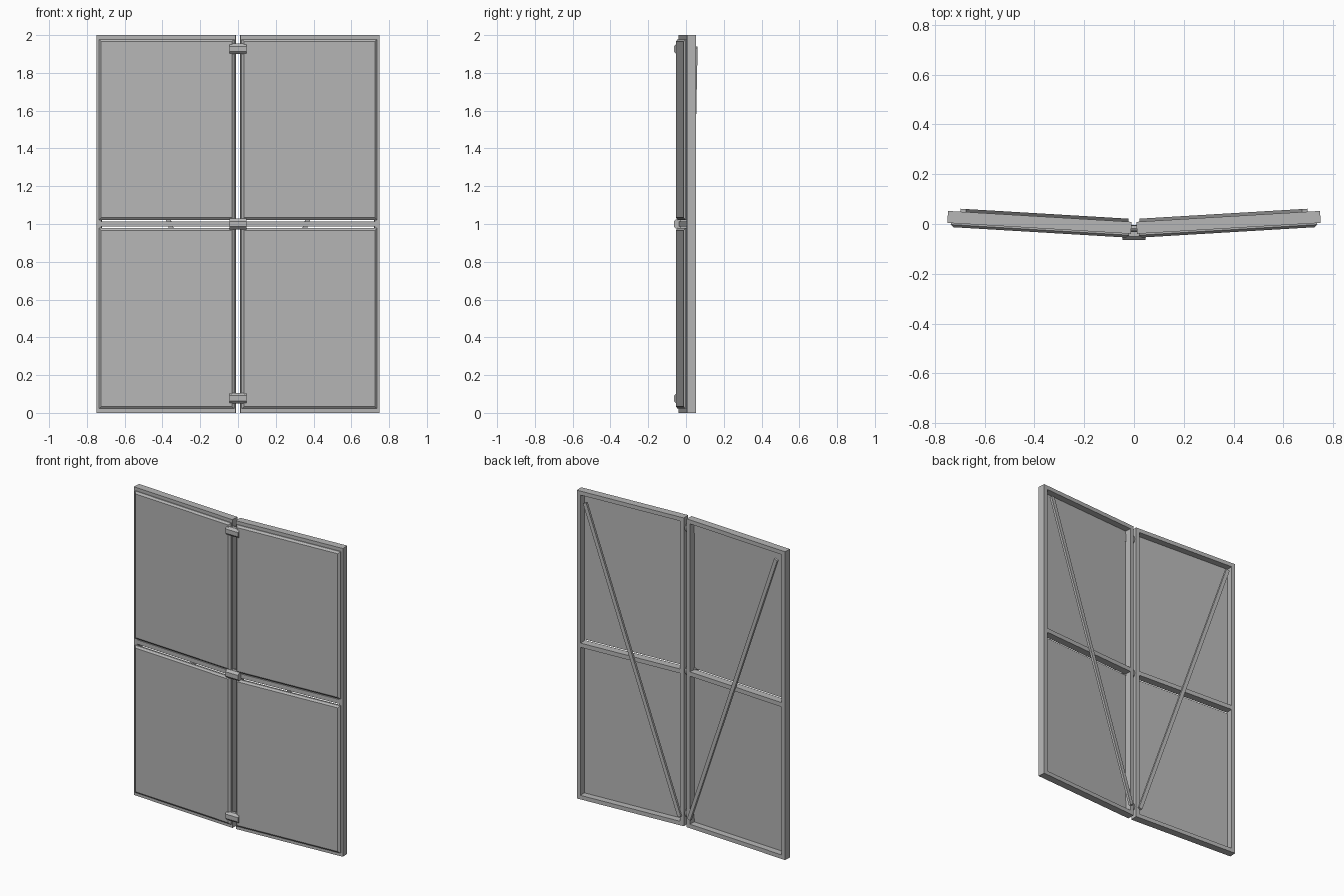
import bpy, bmesh, math
from mathutils import Matrix, Vector

if "Cube" in bpy.data.objects:
    bpy.data.objects.remove(bpy.data.objects["Cube"])

grey = bpy.data.materials.new("steel grey")
grey.diffuse_color = (0.47, 0.47, 0.47, 1)
grey.use_nodes = True
grey.node_tree.nodes["Principled BSDF"].inputs["Base Color"].default_value = grey.diffuse_color

SWING = Matrix.Rotation(math.radians(3.4), 4, 'Z')   # each leaf is slightly open


def finish(name, bm, leaf=True):
    """Turn a bmesh into an object; leaf parts are swung and mirrored."""
    if leaf:
        bm.transform(SWING)
    bmesh.ops.recalc_face_normals(bm, faces=bm.faces)
    mesh = bpy.data.meshes.new(name)
    bm.to_mesh(mesh)
    bm.free()
    ob = bpy.data.objects.new(name, mesh)
    mesh.materials.append(grey)
    bpy.context.collection.objects.link(ob)
    if leaf:
        ob.modifiers.new("other leaf", 'MIRROR').use_mirror_merge = False
    return ob


def box(bm, x0, x1, y0, y1, z0, z1):
    mat = Matrix.Translation(((x0 + x1) / 2, (y0 + y1) / 2, (z0 + z1) / 2))
    mat = mat @ Matrix.Diagonal((x1 - x0, y1 - y0, z1 - z0, 1))
    bmesh.ops.create_cube(bm, size=1, matrix=mat)


def loft(bm, rings, cap_start=False, cap_end=True):
    """Skin a list of equal-length point loops."""
    loops = [[bm.verts.new(p) for p in ring] for ring in rings]
    n = len(loops[0])
    for a, b in zip(loops, loops[1:]):
        for i in range(n):
            j = (i + 1) % n
            bm.faces.new((a[i], a[j], b[j], b[i]))
    if cap_start:
        bm.faces.new(loops[0])
    if cap_end:
        bm.faces.new(loops[-1])


# Leaf frame: stiles and rails
X0, X1, YF, YB, W = 0.010, 0.749, -0.040, 0.008, 0.026
bm = bmesh.new()
box(bm, X0, X0 + W, YF, YB, 0, 2)
box(bm, X1 - W, X1, YF, YB, 0, 2)
box(bm, X0 + W, X1 - W, YF, YB, 0, W)
box(bm, X0 + W, X1 - W, YF, YB, 2 - W, 2)
box(bm, X0 + W, X1 - W, YF, YB, 0.986, 1.014)
finish("leaf_frame", bm)


# Pressed panels: shallow pans with a chamfered rim, open at the back
def rect(d, y, z0, z1):
    a, b = 0.017 + d, 0.735 - d
    return [(a, y, z0 + d), (b, y, z0 + d), (b, y, z1 - d), (a, y, z1 - d)]


for name, z0, z1 in (("lower_panel", 0.022, 0.978), ("upper_panel", 1.022, 1.978)):
    bm = bmesh.new()
    loft(bm, [rect(0, -0.034, z0, z1), rect(0, -0.046, z0, z1),
              rect(0.012, -0.056, z0, z1)])
    # inner skin gives the sheet its thickness
    loft(bm, [rect(0.005, -0.034, z0, z1), rect(0.005, -0.043, z0, z1),
              rect(0.015, -0.051, z0, z1)])
    border = [e for e in bm.edges if e.is_boundary]
    bmesh.ops.bridge_loops(bm, edges=border)
    finish(name, bm)

# Diagonal brace across the back of each leaf
lo, hi = Vector((0.035, 0, 0.06)), Vector((0.688, 0, 1.935))
d = hi - lo
bm = bmesh.new()
box(bm, -0.012, 0.012, 0.004, 0.020, -d.length / 2, d.length / 2)
bm.transform(Matrix.Translation((lo + hi) / 2)
             @ Matrix.Rotation(math.atan2(d.x, d.z), 4, 'Y'))
finish("diagonal_brace", bm)

# Hinges: chamfered clasp in front and an oval link across the gap
for name, z in (("bottom", 0.077), ("middle", 1.0), ("top", 1.927)):
    bm = bmesh.new()
    profile = [(-0.030, -0.028), (-0.050, -0.028), (-0.064, -0.014),
               (-0.064, 0.014), (-0.050, 0.028), (-0.030, 0.028)]
    loft(bm, [[(x, y, z + h) for y, h in profile] for x in (-0.046, 0.046)],
         cap_start=True)
    finish(name + "_hinge_clasp", bm, leaf=False)
    bm = bmesh.new()
    bmesh.ops.create_cone(
        bm, cap_ends=True, segments=16, radius1=0.013, radius2=0.013, depth=0.028,
        matrix=Matrix.Translation((0, -0.018, z)) @ Matrix.Diagonal((1, 1, 1.8, 1))
        @ Matrix.Rotation(math.pi / 2, 4, 'Y'))
    finish(name + "_hinge_link", bm, leaf=False)
